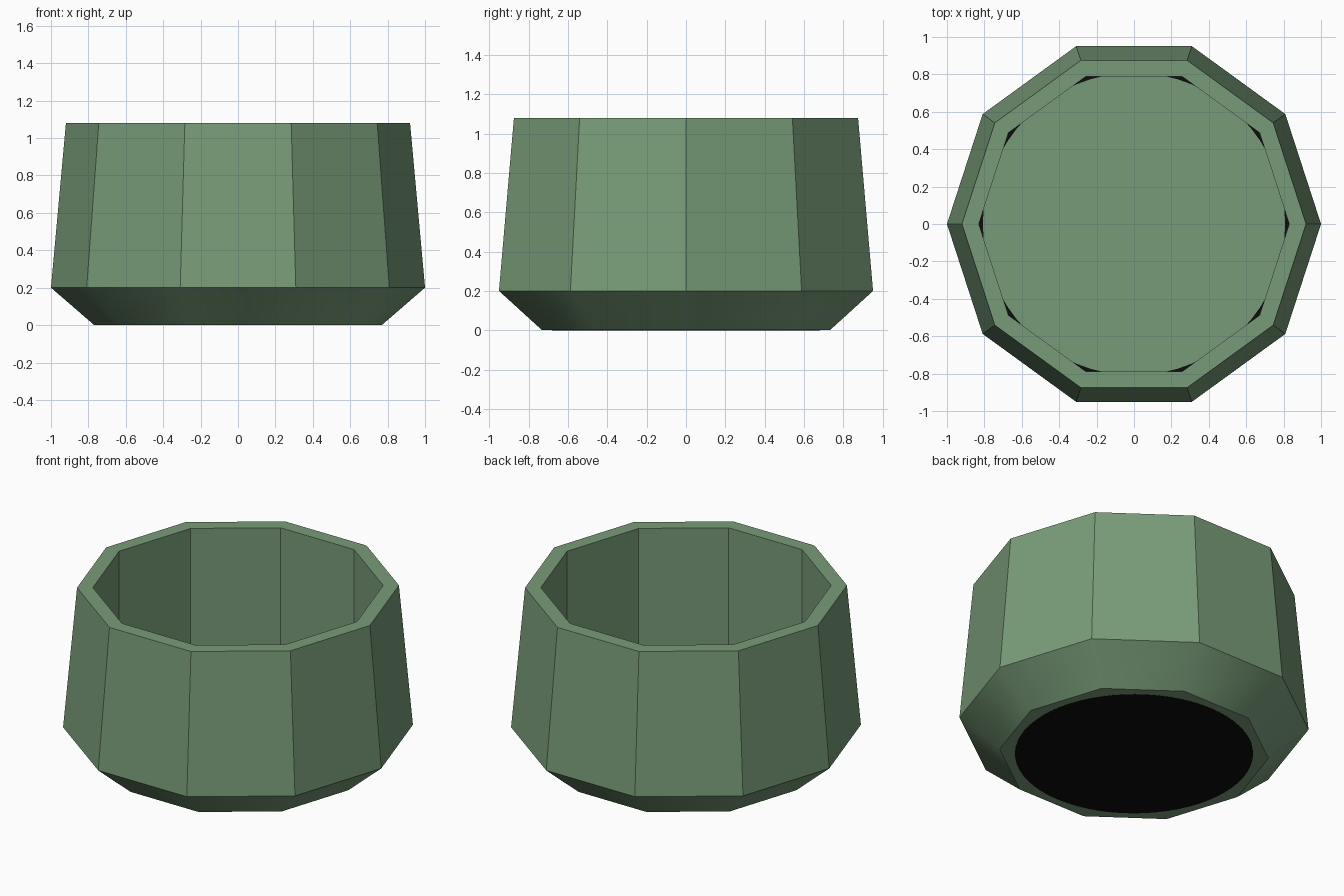
import bpy, bmesh
from math import cos, sin, tau

if "Cube" in bpy.data.objects:
    bpy.data.objects.remove(bpy.data.objects["Cube"])


def material(name, color):
    m = bpy.data.materials.new(name)
    m.diffuse_color = color
    m.use_nodes = True
    m.node_tree.nodes["Principled BSDF"].inputs["Base Color"].default_value = m.diffuse_color
    return m


def lathe(name, profile, sides, mat):
    """Spin (radius, z) points; first and last rings are capped."""
    bm = bmesh.new()
    rings = [[bm.verts.new((r * cos(tau * i / sides), r * sin(tau * i / sides), z))
              for i in range(sides)] for r, z in profile]
    for a, b in zip(rings, rings[1:]):
        for i in range(sides):
            j = (i + 1) % sides
            bm.faces.new((a[i], a[j], b[j], b[i]))
    bm.faces.new(rings[0][::-1])
    bm.faces.new(rings[-1])
    mesh = bpy.data.meshes.new(name)
    bm.to_mesh(mesh)
    bm.free()
    mesh.materials.append(mat)
    ob = bpy.data.objects.new(name, mesh)
    bpy.context.collection.objects.link(ob)
    bpy.ops.object.select_all(action='DESELECT')
    ob.select_set(True)
    bpy.context.view_layer.objects.active = ob
    bpy.ops.object.shade_smooth_by_angle()
    return ob


green = material("pot_green", (0.19, 0.33, 0.19, 1))
black = material("base_black", (0.004, 0.004, 0.004, 1))

# Ten-sided pot: chamfered foot, tapered outside, rim, straight inside, floor
lathe("pot", [(0.77, 0.001), (1.0, 0.2), (0.92, 1.08), (0.83, 1.08),
              (0.83, 0.19)], 10, green)
# Dark round plug in the foot, just showing at the inner corners
lathe("base_plug", [(0.68, 0.0), (0.72, 0.1), (0.84, 0.195)], 64, black)
# Round green floor on top of the plug
lathe("floor_disc", [(0.808, 0.19), (0.808, 0.2)], 64, green)
